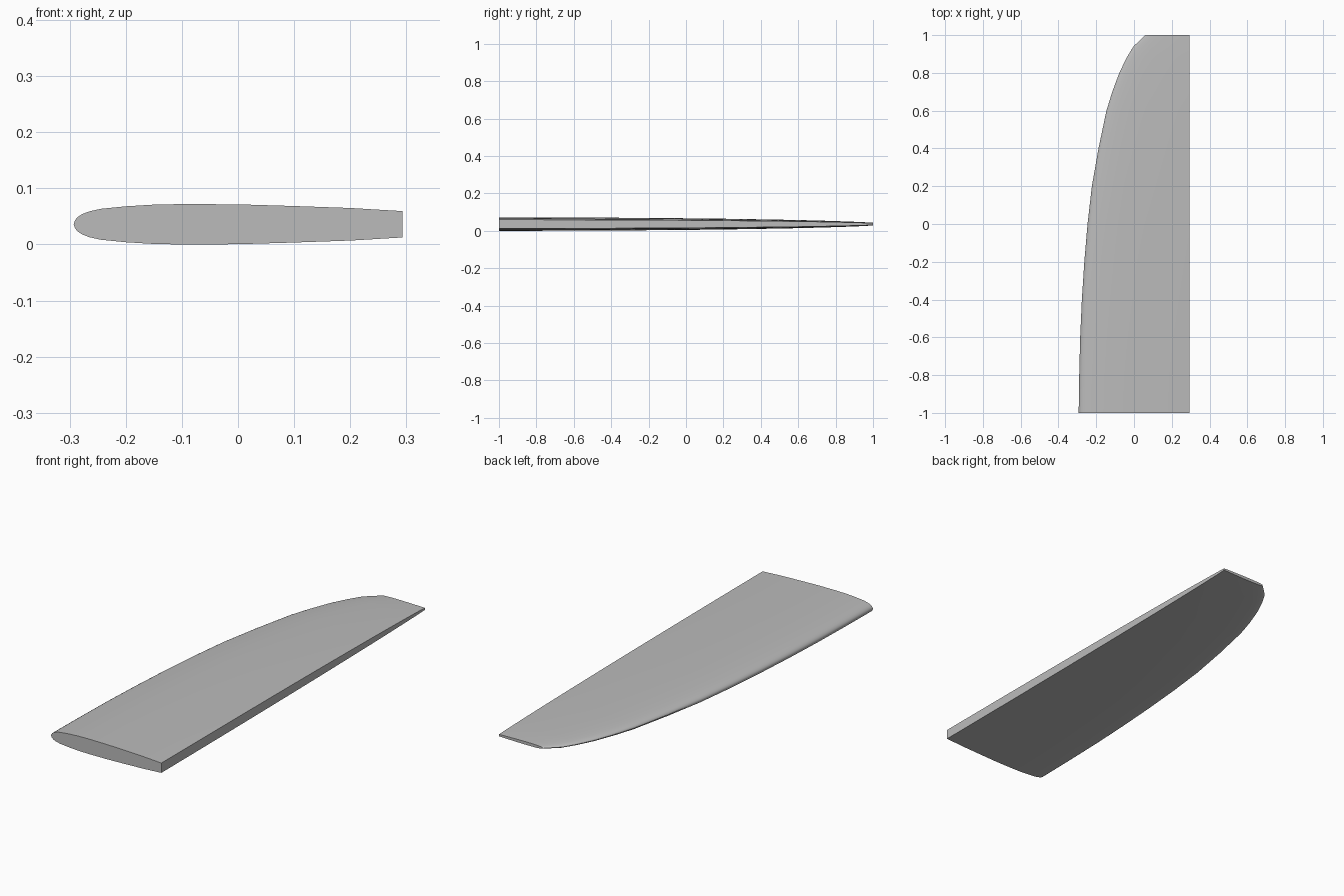
import bpy, bmesh, math

cube = bpy.data.objects.get("Cube")
if cube:
    bpy.data.objects.remove(cube)

# One plain grey for the whole blade
grey = bpy.data.materials.new("plain_grey")
grey.use_nodes = True
colour = (0.5, 0.5, 0.5, 1)
grey.diffuse_color = colour
grey.node_tree.nodes["Principled BSDF"].inputs["Base Color"].default_value = colour

TRAILING = 0.293
MID_Z = 0.036
ROOT_CHORD = 2 * TRAILING

# Half section at the root: (x, half thickness), nose to blunt trailing edge
section = [(-0.293, 0), (-0.291, 0.006), (-0.287, 0.012), (-0.278, 0.018),
           (-0.265, 0.023), (-0.245, 0.0275), (-0.2, 0.032), (-0.15, 0.035),
           (-0.1, 0.036), (0, 0.0355), (0.1, 0.0325), (0.2, 0.029), (TRAILING, 0.0235)]
outline = section + [(x, -h) for x, h in reversed(section[1:])]

# Leading edge in plan: (y, x)
leading_edge = [(-1, -0.293), (-0.8, -0.29), (-0.6, -0.285), (-0.4, -0.276),
                (-0.2, -0.263), (0, -0.246), (0.2, -0.223), (0.4, -0.188),
                (0.6, -0.146), (0.7, -0.115), (0.8, -0.078), (0.88, -0.039),
                (0.94, -0.003), (1, 0.06)]

# Loft the tapering section along the span
bm = bmesh.new()
rings = []
for y, nose in leading_edge:
    taper = (TRAILING - nose) / ROOT_CHORD
    thin = taper ** 1.75
    rings.append([bm.verts.new((TRAILING + (x - TRAILING) * taper, y, MID_Z + h * thin))
                  for x, h in outline])
count = len(outline)
for a, b in zip(rings, rings[1:]):
    for i in range(count):
        j = (i + 1) % count
        bm.faces.new((a[i], a[j], b[j], b[i]))

# Flat root and tip
bm.faces.new(rings[0])
bm.faces.new(rings[-1])
bmesh.ops.recalc_face_normals(bm, faces=bm.faces)

mesh = bpy.data.meshes.new("wing_blade")
bm.to_mesh(mesh)
bm.free()
mesh.materials.append(grey)
blade = bpy.data.objects.new("wing_blade", mesh)
bpy.context.collection.objects.link(blade)

# Smooth skin, sharp root, tip and trailing edges
bpy.ops.object.select_all(action='DESELECT')
blade.select_set(True)
bpy.context.view_layer.objects.active = blade
bpy.ops.object.shade_smooth_by_angle(angle=math.radians(40))
